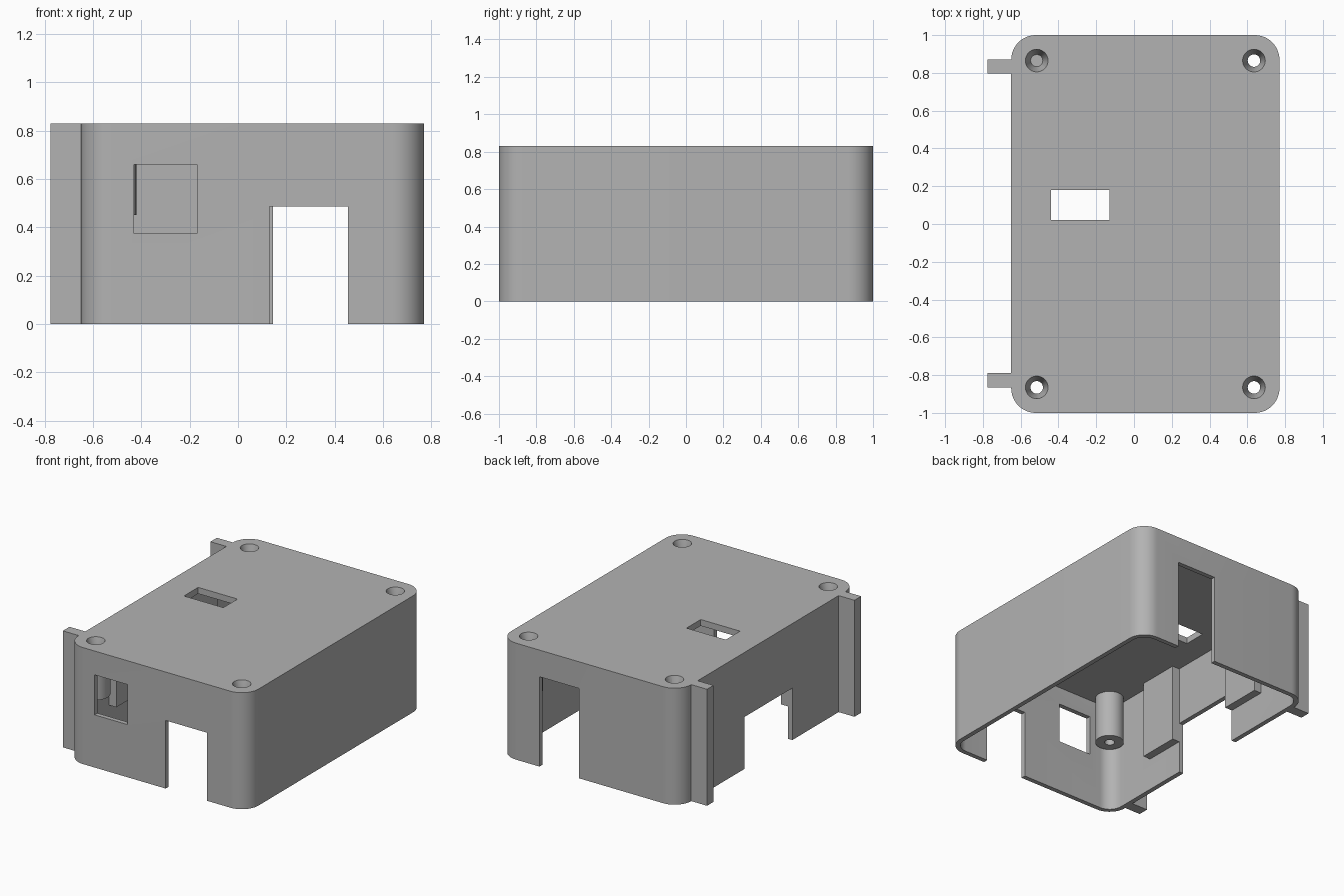
import bpy
import bmesh
from math import cos, sin, pi, radians

cube = bpy.data.objects.get("Cube")
if cube:
    bpy.data.objects.remove(cube, do_unlink=True)

HEIGHT, WALL, LID, CORNER = 0.83, 0.033, 0.045, 0.13
LEFT, RIGHT, FRONT, BACK = -0.65, 0.77, -1.0, 1.0
CEILING = HEIGHT - LID

grey = bpy.data.materials.new("plain grey")
grey.use_nodes = True
grey.diffuse_color = (0.45, 0.45, 0.45, 1)
grey.node_tree.nodes["Principled BSDF"].inputs["Base Color"].default_value = grey.diffuse_color


def finish(name, bm):
    bmesh.ops.recalc_face_normals(bm, faces=bm.faces)
    mesh = bpy.data.meshes.new(name)
    bm.to_mesh(mesh)
    bm.free()
    mesh.materials.append(grey)
    obj = bpy.data.objects.new(name, mesh)
    bpy.context.scene.collection.objects.link(obj)
    return obj


def prism(name, outline, z0, z1):
    bm = bmesh.new()
    base = bm.faces.new([bm.verts.new((x, y, z0)) for x, y in outline])
    top = bmesh.ops.extrude_face_region(bm, geom=[base])["geom"]
    bmesh.ops.translate(bm, vec=(0, 0, z1 - z0),
                        verts=[v for v in top if isinstance(v, bmesh.types.BMVert)])
    return finish(name, bm)


def box(name, x0, x1, y0, y1, z0, z1):
    return prism(name, [(x0, y0), (x1, y0), (x1, y1), (x0, y1)], z0, z1)


def rounded(name, x0, x1, y0, y1, r, z0, z1, steps=12):
    centres = [(x1 - r, y1 - r), (x0 + r, y1 - r), (x0 + r, y0 + r), (x1 - r, y0 + r)]
    outline = []
    for q, (cx, cy) in enumerate(centres):
        for i in range(steps + 1):
            a = (q + i / steps) * pi / 2
            outline.append((cx + r * cos(a), cy + r * sin(a)))
    return prism(name, outline, z0, z1)


def cone(name, x, y, r0, r1, z0, z1):
    bm = bmesh.new()
    bmesh.ops.create_cone(bm, cap_ends=True, segments=40, radius1=r0, radius2=r1, depth=z1 - z0)
    bmesh.ops.translate(bm, vec=(x, y, (z0 + z1) / 2), verts=bm.verts)
    return finish(name, bm)


def combine(target, tool, operation):
    tool.hide_render = True
    mod = target.modifiers.new("combine", "BOOLEAN")
    mod.operation, mod.solver, mod.object = operation, "EXACT", tool
    bpy.context.view_layer.update()
    graph = bpy.context.evaluated_depsgraph_get()
    mesh = bpy.data.meshes.new_from_object(target.evaluated_get(graph))
    target.modifiers.clear()
    target.data = mesh
    bpy.data.objects.remove(tool, do_unlink=True)


# Hollow shell, open underneath
shell = rounded("case_shell", LEFT, RIGHT, FRONT, BACK, CORNER, 0, HEIGHT)
cavity = rounded("cavity", LEFT + WALL, RIGHT - WALL, FRONT + WALL, BACK - WALL,
                 CORNER - WALL, -0.1, CEILING)
combine(shell, cavity, "DIFFERENCE")

# Screw posts, reaching slightly into the lid
screws = [(x, y) for x in (-0.515, 0.635) for y in (-0.865, 0.865)]
for x, y in screws:
    combine(shell, cone("screw_post", x, y, 0.094, 0.094, 0.45, CEILING + 0.02), "UNION")

# Inner blocks on both sides of the side opening
for y0, y1 in ((-0.57, -0.27), (0.27, 0.57)):
    combine(shell, box("inner_block", LEFT + WALL / 2, -0.56, y0, y1, 0.23, CEILING + 0.02), "UNION")

# Outer tabs on the right side
for y0, y1 in ((-0.865, -0.79), (0.797, 0.87)):
    combine(shell, box("side_tab", -0.775, LEFT + WALL / 2, y0, y1, 0, HEIGHT), "UNION")

# Wall and lid openings
openings = {
    "front_window": (-0.43, -0.17, -1.1, -0.94, 0.375, 0.66),
    "front_slot": (0.13, 0.455, -1.1, -0.94, -0.1, 0.485),
    "back_slot": (0.145, 0.455, 0.94, 1.1, -0.1, 0.64),
    "side_opening": (-0.7, -0.59, -0.269, 0.269, -0.1, 0.37),
    "lid_slot": (-0.44, -0.13, 0.02, 0.18, 0.7, 0.9),
}
for name, size in openings.items():
    combine(shell, box(name, *size), "DIFFERENCE")

# Countersunk screw holes
for x, y in screws:
    combine(shell, cone("screw_hole", x, y, 0.033, 0.033, 0.3, 0.9), "DIFFERENCE")
    combine(shell, cone("countersink", x, y, 0.032, 0.0605, HEIGHT - 0.1, HEIGHT + 0.002), "DIFFERENCE")

# Smooth the rounded parts, keep edges crisp
bpy.ops.object.select_all(action="DESELECT")
shell.select_set(True)
bpy.context.view_layer.objects.active = shell
bpy.ops.object.shade_smooth_by_angle(angle=radians(30))
